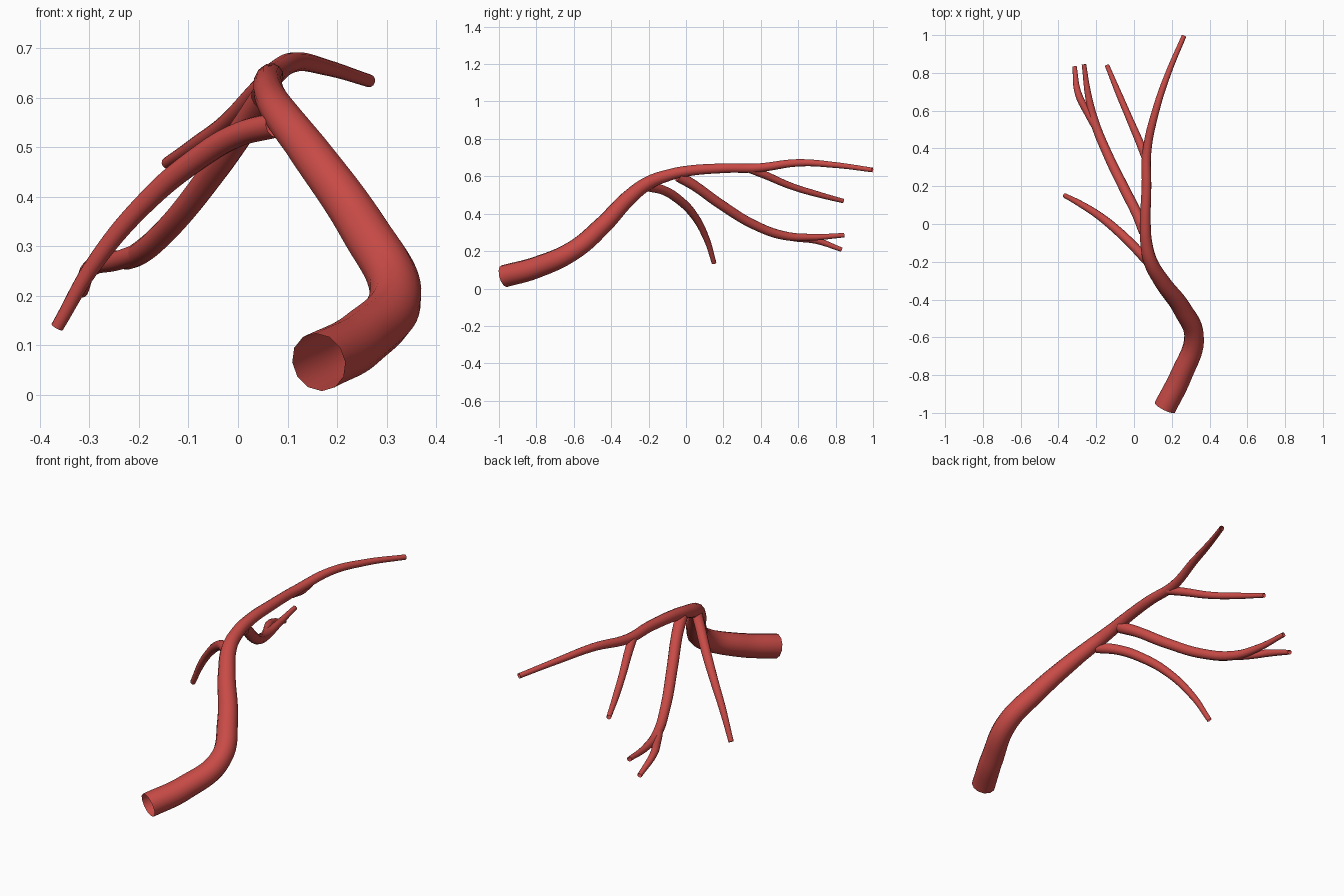
import bpy

red = bpy.data.materials.new("vessel_red")
red.diffuse_color = (0.58, 0.07, 0.062, 1)


def tube(name, points):
    """Open tapered 12-sided tube through (x, y, z, radius) points."""
    cu = bpy.data.curves.new(name, "CURVE")
    cu.dimensions = "3D"
    cu.bevel_depth = 1.0
    cu.bevel_resolution = 4
    cu.resolution_u = 10
    cu.use_fill_caps = False
    sp = cu.splines.new("BEZIER")
    sp.radius_interpolation = "CARDINAL"
    sp.bezier_points.add(len(points) - 1)
    for bp, (x, y, z, r) in zip(sp.bezier_points, points):
        bp.co = (x, y, z)
        bp.radius = r
        bp.handle_left_type = bp.handle_right_type = "AUTO"
    cu.materials.append(red)
    ob = bpy.data.objects.new(name, cu)
    bpy.context.collection.objects.link(ob)
    bpy.ops.object.select_all(action="DESELECT")
    ob.select_set(True)
    bpy.context.view_layer.objects.active = ob
    bpy.ops.object.convert(target="MESH")
    bpy.ops.object.shade_smooth()


# main vessel, from the wide open end to the thin tip
tube("main_vessel", [
    (0.163, -0.972, 0.066, 0.060), (0.25, -0.80, 0.113, 0.058),
    (0.318, -0.60, 0.205, 0.053), (0.255, -0.45, 0.333, 0.049),
    (0.145, -0.30, 0.490, 0.042), (0.088, -0.20, 0.565, 0.037),
    (0.065, -0.10, 0.604, 0.032), (0.060, 0.0, 0.627, 0.029),
    (0.066, 0.20, 0.643, 0.026), (0.068, 0.38, 0.645, 0.024),
    (0.115, 0.60, 0.672, 0.020), (0.182, 0.80, 0.660, 0.016),
    (0.265, 0.996, 0.634, 0.013)])

# lowest side branch, curving down
tube("lower_branch", [
    (0.075, -0.20, 0.545, 0.026), (0.0, -0.12, 0.525, 0.025),
    (-0.077, -0.045, 0.480, 0.024), (-0.18, 0.04, 0.395, 0.021),
    (-0.29, 0.11, 0.265, 0.017), (-0.365, 0.15, 0.137, 0.013)])

# middle branch, which forks near its tip
tube("middle_branch", [
    (0.055, -0.04, 0.600, 0.030), (0.02, 0.045, 0.550, 0.028),
    (-0.05, 0.185, 0.450, 0.027), (-0.14, 0.37, 0.338, 0.025),
    (-0.205, 0.53, 0.282, 0.023), (-0.24, 0.67, 0.274, 0.018),
    (-0.265, 0.845, 0.285, 0.012)])
tube("middle_branch_fork", [
    (-0.195, 0.50, 0.288, 0.020), (-0.24, 0.58, 0.272, 0.020),
    (-0.295, 0.69, 0.258, 0.018), (-0.315, 0.832, 0.208, 0.012)])

# upper side branch
tube("upper_branch", [
    (0.065, 0.345, 0.638, 0.022), (0.035, 0.42, 0.608, 0.021),
    (-0.025, 0.56, 0.548, 0.018), (-0.085, 0.70, 0.505, 0.016),
    (-0.143, 0.84, 0.468, 0.012)])
